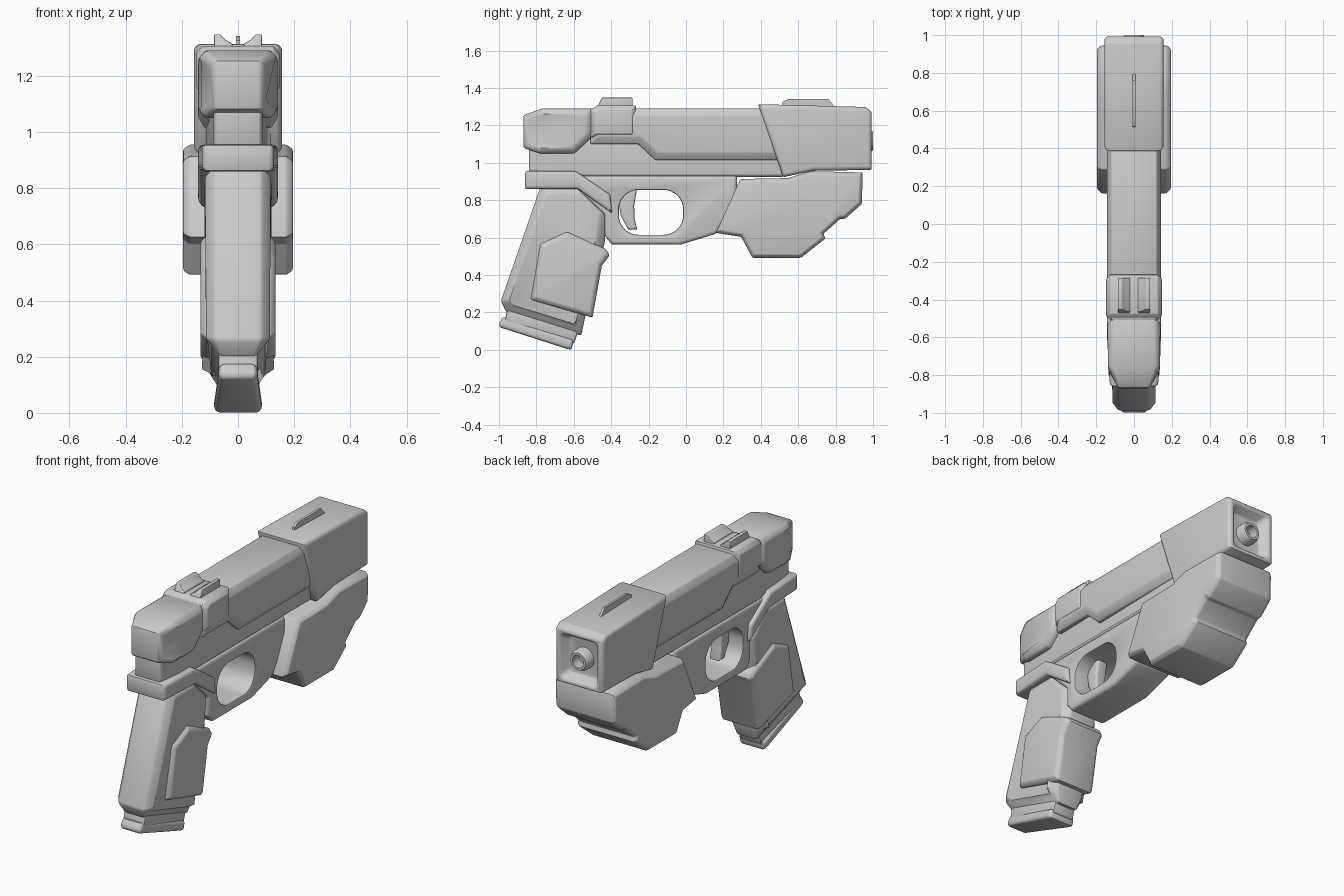
import bpy, bmesh
from math import cos, sin, pi, radians
from mathutils import Vector

if "Cube" in bpy.data.objects:
    bpy.data.objects.remove(bpy.data.objects["Cube"])


def finish(ob, bevel=0.0, cutters=()):
    """Cut, bevel and smooth an object."""
    bpy.ops.object.select_all(action='DESELECT')
    bpy.context.view_layer.objects.active = ob
    ob.select_set(True)
    for c in cutters:
        c.hide_render = True
        m = ob.modifiers.new("cut", 'BOOLEAN')
        m.operation, m.object, m.solver = 'DIFFERENCE', c, 'EXACT'
        bpy.ops.object.modifier_apply(modifier=m.name)
    if bevel:
        m = ob.modifiers.new("bevel", 'BEVEL')
        m.width, m.segments = bevel, 2
        m.limit_method, m.angle_limit = 'ANGLE', radians(28)
        bpy.ops.object.modifier_apply(modifier=m.name)
    bpy.ops.object.shade_smooth_by_angle(angle=radians(30))
    for c in cutters:
        bpy.data.objects.remove(c, do_unlink=True)
    return ob


def loft(name, rings):
    """Closed solid through rings with equal point counts."""
    bm = bmesh.new()
    vs = [[bm.verts.new(p) for p in r] for r in rings]
    n = len(vs[0])
    for a, b in zip(vs, vs[1:]):
        for i in range(n):
            j = (i + 1) % n
            bm.faces.new((a[i], a[j], b[j], b[i]))
    bm.faces.new(vs[0])
    bm.faces.new(vs[-1])
    bmesh.ops.recalc_face_normals(bm, faces=bm.faces)
    me = bpy.data.meshes.new(name)
    bm.to_mesh(me)
    bm.free()
    ob = bpy.data.objects.new(name, me)
    bpy.context.collection.objects.link(ob)
    return ob


def inset(pts, d):
    """Mitred inward offset of a 2D polygon."""
    pts = [Vector(p) for p in pts]
    n = len(pts)
    area = sum(pts[i - 1].cross(pts[i]) for i in range(n))
    s = 1 if area > 0 else -1
    out = []
    for i, p in enumerate(pts):
        e1 = (p - pts[i - 1]).normalized()
        e2 = (pts[(i + 1) % n] - p).normalized()
        n1, n2 = Vector((-e1.y, e1.x)) * s, Vector((-e2.y, e2.x)) * s
        out.append(p + (n1 + n2) * d / max(0.4, 1 + n1.dot(n2)))
    return out


def prism(name, pts, hw, chamfer=0.0, depth=None, narrow=None):
    """Side profile (y, z) spread to x = +-hw with chamfered rims.
    narrow(y, z) gives a width factor per profile point."""
    depth = chamfer if depth is None else depth
    f = narrow or (lambda y, z: 1.0)
    inner = inset(pts, chamfer)
    layers = [(-hw, inner), (-hw + depth, pts), (hw - depth, pts), (hw, inner)]
    if not chamfer:
        layers = [(-hw, pts), (hw, pts)]
    return loft(name, [[(x * f(*o), p[0], p[1]) for p, o in zip(r, pts)]
                       for x, r in layers])


def rounded(cu, cv, hu, hv, r, seg=6):
    """Rounded rectangle as 2D points."""
    out = []
    for k, (su, sv) in enumerate(((1, 1), (-1, 1), (-1, -1), (1, -1))):
        for i in range(seg + 1):
            a = (k + i / seg) * pi / 2
            out.append((cu + su * (hu - r) + r * cos(a), cv + sv * (hv - r) + r * sin(a)))
    return out


# Slide: rear cap, long cover, inner rail
cap = [(-.87, 1.255), (-.765, 1.29), (-.50, 1.29), (-.50, 1.14), (-.595, 1.05),
       (-.78, 1.05), (-.87, 1.08)]
finish(prism("slide_rear_cap", cap, .142, .03, .025,
             lambda y, z: .7 if y < -.8 else 1), .012)
cover = [(-.51, 1.29), (.5, 1.29), (.5, 1.015), (-.165, 1.015), (-.255, 1.10), (-.51, 1.10)]
finish(prism("slide_cover", cover, .142, .04, .022), .006)
rail = [(-.84, 1.15), (.52, 1.15), (.52, .925), (-.53, .925), (-.84, .95)]
finish(prism("slide_rail", rail, .115, .012, narrow=lambda y, z: .75 if y < -.8 else 1), .005)

# Sights
band = [(-.51, 1.28), (-.475, 1.307), (-.268, 1.307), (-.268, 1.135), (-.51, 1.135)]
finish(prism("rear_sight_band", band, .147, .022), .004)
for s, side in ((-1, "left"), (1, "right")):
    sec = [(.085, 1.29), (.085, 1.348), (.063, 1.348), (.045, 1.328), (.02, 1.315), (.02, 1.29)]
    finish(loft("rear_sight_" + side,
                [[(s * x, y + (1.348 - z) * k, z) for x, z in sec]
                 for y, k in ((-.45, -.5), (-.285, 0))]), .004)
finish(prism("front_sight", [(.51, 1.29), (.515, 1.325), (.55, 1.342), (.76, 1.342),
                             (.795, 1.30), (.795, 1.29)], .007))

# Front block with recessed muzzle
block = [(.385, 1.313), (.96, 1.298), (.993, 1.272), (.993, .962), (.68, .957), (.52, .923)]
recess = loft("recess_cutter", [[(x, y, z) for x, z in rounded(0, 1.118, h, h + .012, .03)]
                                for y, h in ((.94, .095), (1.0, .125))])
finish(prism("front_block", block, .157, .014), .008, [recess])


def circle(r, y, n=32):
    return [(r * cos(2 * pi * i / n), y, 1.115 + r * sin(2 * pi * i / n)) for i in range(n)]


bore = loft("bore_cutter", [circle(.036, .80), circle(.036, 1.02)])
finish(loft("barrel", [circle(.062, .78), circle(.062, .975), circle(.05, 1.0)]), 0, [bore])

# Frame with trigger guard
frame = [(-.60, .93), (.272, .93), (.272, .80), (.16, .62), (-.03, .562), (-.395, .562),
         (-.435, .61), (-.435, .72), (-.58, .86)]
hole = prism("guard_cutter", rounded(-.187, .735, .172, .12, .105, 8), .4)
finish(prism("frame", frame, .12, .012), .008, [hole])
finish(prism("trigger", [(-.37, .86), (-.262, .86), (-.277, .77), (-.275, .70), (-.26, .643),
                         (-.31, .643), (-.35, .72)], .035, .008), .004)

# Rear ledge over the grip
ledge = [(-.86, .955), (-.59, .955), (-.53, .915), (-.405, .83), (-.395, .73),
         (-.58, .86), (-.86, .86)]
finish(prism("rear_ledge", ledge, .142, .012, narrow=lambda y, z: .9 if y < -.8 else 1), .008)

# Under-barrel housing
housing = [(.29, .913), (.545, .918), (.665, .955), (.945, .948), (.94, .78), (.85, .70),
           (.825, .70), (.735, .62), (.745, .594), (.615, .492), (.355, .492), (.295, .604),
           (.16, .625)]
finish(prism("under_housing", housing, .195, .016, .022), .006)

# Grip, side panel, base plate
grip = [(-.775, .88), (-.56, .88), (-.42, .74), (-.435, .57), (-.545, .15), (-.56, .075),
        (-.96, .20), (-.99, .26)]
finish(prism("grip", grip, .118, .042, .035,
             lambda y, z: .75 if z < .1 or (y < -.9 and z < .22) else 1), .01)
panel = [(-.78, .567), (-.637, .632), (-.43, .54), (-.408, .505), (-.45, .45), (-.50, .172),
         (-.83, .268)]
finish(prism("grip_panel", panel, .134, .02), .008)
finish(prism("magazine_neck", [(-.95, .24), (-.57, .12), (-.60, .03), (-.97, .15)], .07), .01)
base = [(-1.0, .14), (-.98, .176), (-.60, .052), (-.612, .0), (-.64, .006), (-.995, .12)]
finish(prism("base_plate", base, .085, .012, .012,
             lambda y, z: .8 if y < -.9 else 1), .008)
